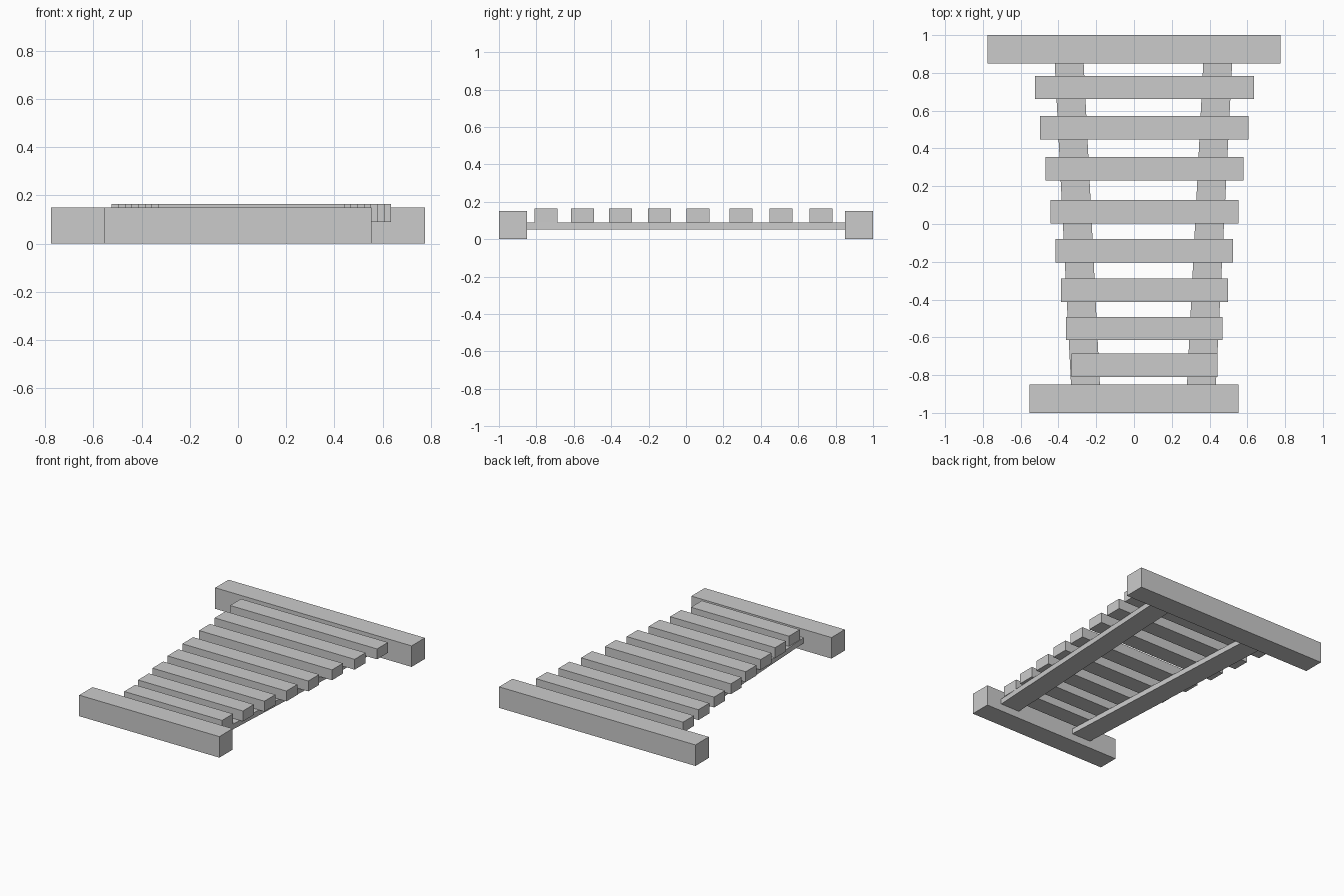
import bpy
import bmesh

# Remove the default cube
cube = bpy.data.objects.get("Cube")
if cube:
    bpy.data.objects.remove(cube, do_unlink=True)

# Single plain grey
grey = bpy.data.materials.new("light grey")
grey.use_nodes = True
colour = (0.6, 0.6, 0.6, 1)
grey.diffuse_color = colour
grey.node_tree.nodes["Principled BSDF"].inputs["Base Color"].default_value = colour


def beam(name, centre, size, lean=0.0):
    """Box beam; lean shifts its back end in +x and its front end in -x."""
    bm = bmesh.new()
    bmesh.ops.create_cube(bm, size=1)
    for v in bm.verts:
        shift = lean if v.co.y > 0 else -lean
        v.co = [c * s for c, s in zip(v.co, size)]
        v.co.x += shift
    mesh = bpy.data.meshes.new(name)
    bm.to_mesh(mesh)
    bm.free()
    mesh.materials.append(grey)
    obj = bpy.data.objects.new(name, mesh)
    obj.location = centre
    bpy.context.collection.objects.link(obj)


# End sleepers resting on the ground
beam("back_sleeper", (0, 0.925, 0.075), (1.55, 0.15, 0.15))
beam("front_sleeper", (0, -0.925, 0.075), (1.106, 0.15, 0.15))

# Splayed rails under the slats
for name, side, x in (("right_rail", -1, -0.3), ("left_rail", 1, 0.4)):
    beam(name, (x, 0, 0.071), (0.153, 1.7, 0.038), side * 0.043)

# Cross slats, widening towards the back
slat_rows = (-0.748, -0.553, -0.351, -0.142, 0.065, 0.293, 0.509, 0.722)
for i, y in enumerate(slat_rows):
    beam(f"slat_{i + 1}", (0.055, y, 0.126), (0.773 + 0.0553 * i, 0.123, 0.074))
